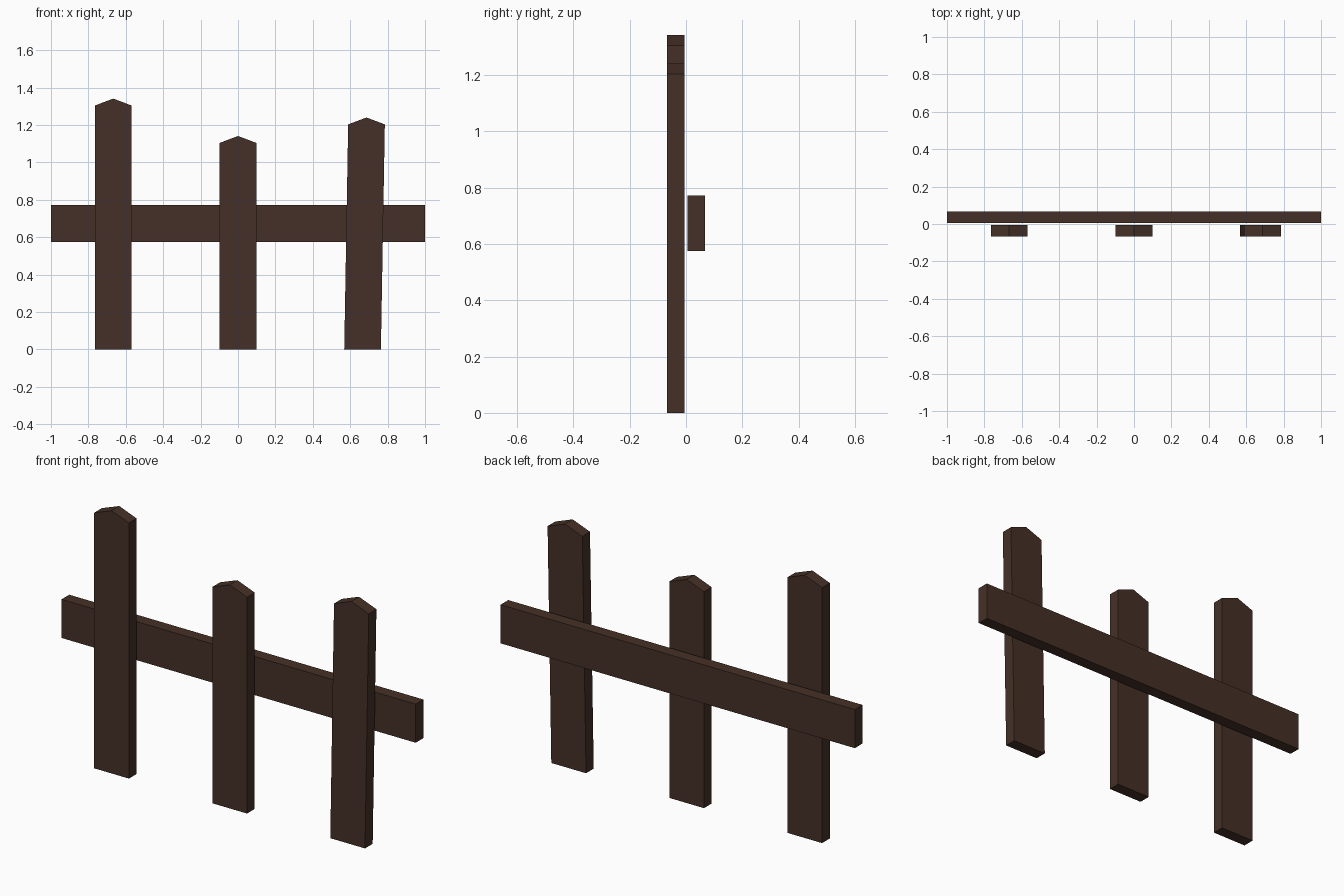
import bpy
import bmesh

if "Cube" in bpy.data.objects:
    bpy.data.objects.remove(bpy.data.objects["Cube"])

# Single dark brown wood colour
wood = bpy.data.materials.new("dark_brown_wood")
wood.diffuse_color = (0.060, 0.030, 0.020, 1)
wood.use_nodes = True
wood.node_tree.nodes["Principled BSDF"].inputs["Base Color"].default_value = wood.diffuse_color


def plank(name, profile, y0, y1):
    """Extrude an x-z outline from y0 (front) to y1 (back)."""
    bm = bmesh.new()
    face = bm.faces.new([bm.verts.new((x, y0, z)) for x, z in profile])
    ext = bmesh.ops.extrude_face_region(bm, geom=[face])
    for v in ext["geom"]:
        if isinstance(v, bmesh.types.BMVert):
            v.co.y = y1
    bmesh.ops.recalc_face_normals(bm, faces=bm.faces)
    mesh = bpy.data.meshes.new(name)
    bm.to_mesh(mesh)
    bm.free()
    mesh.materials.append(wood)
    obj = bpy.data.objects.new(name, mesh)
    bpy.context.collection.objects.link(obj)
    return obj


def picket(name, x, peak, lean=0.0):
    """Pointed upright board; lean is the sideways shift at the top."""
    h, shoulder = 0.098, peak - 0.037
    t = x + lean
    plank(name, [(x - h, 0), (x + h, 0), (t + h, shoulder),
                 (t, peak), (t - h, shoulder)], -0.067, -0.005)


# Pickets of uneven height, the right one leaning slightly
picket("left_picket", -0.667, 1.341)
picket("middle_picket", 0.0, 1.141)
picket("right_picket", 0.666, 1.24, 0.021)

# Horizontal rail behind the pickets
plank("rail", [(-1, 0.575), (1, 0.575), (1, 0.772), (-1, 0.772)], 0.005, 0.067)
